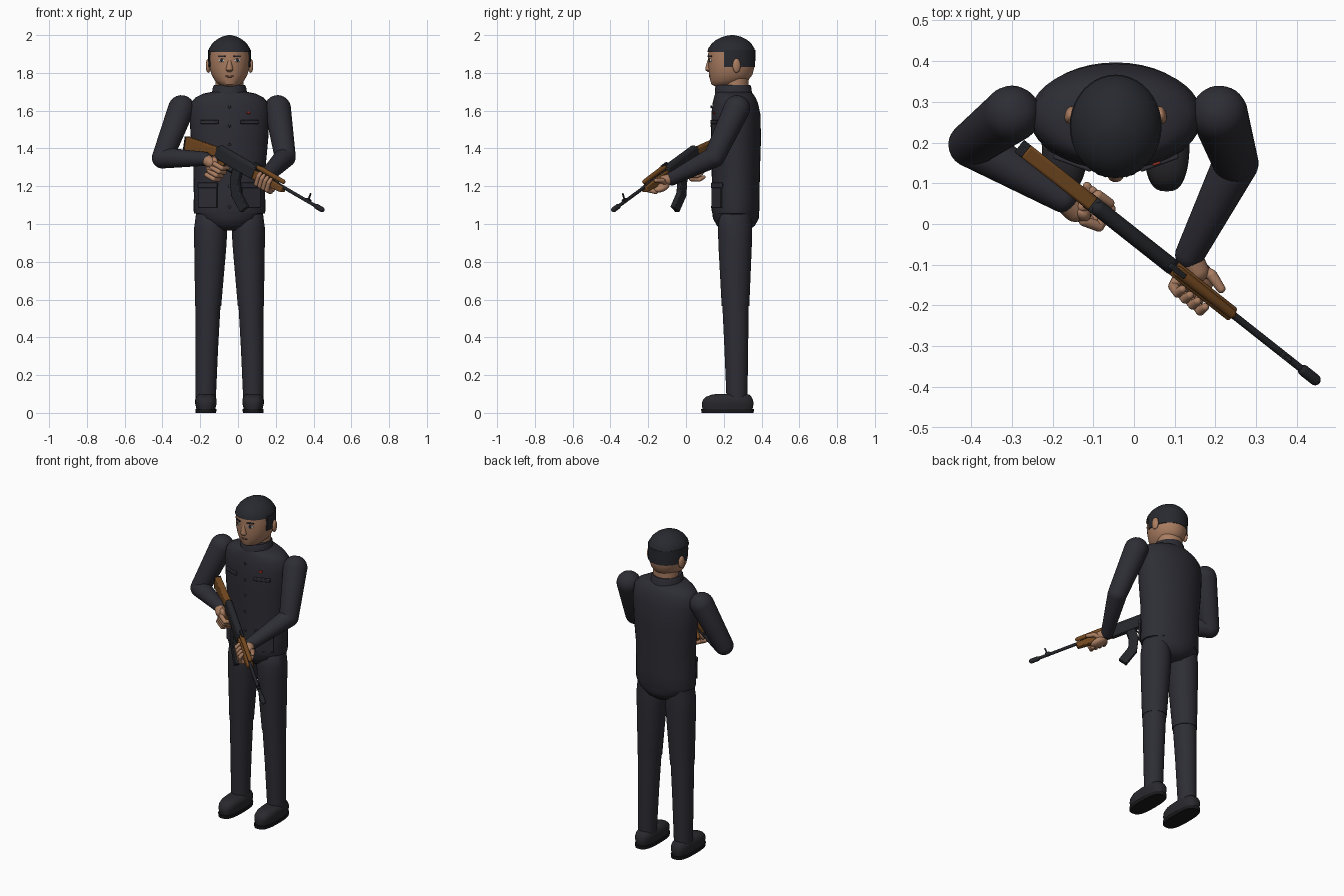
import bpy, bmesh
from math import sin, cos, pi, sqrt, atan2
from mathutils import Matrix, Vector

cube = bpy.data.objects.get("Cube")
if cube:
    bpy.data.objects.remove(cube, do_unlink=True)

CX = -0.045  # body centre line


def material(name, r, g, b):
    m = bpy.data.materials.new(name)
    m.use_nodes = True
    m.diffuse_color = (r, g, b, 1)
    node = next(n for n in m.node_tree.nodes if n.type == 'BSDF_PRINCIPLED')
    node.inputs["Base Color"].default_value = (r, g, b, 1)
    node.inputs["Roughness"].default_value = 0.7
    return m


SUIT = material("navy cloth", .026, .026, .035)
HAIR = material("black hair", .021, .022, .028)
SHOE = material("shoe leather", .022, .022, .027)
SOLE = material("sole rubber", .01, .01, .012)
SKIN = material("skin", .40, .205, .12)
WOOD = material("wood", .17, .065, .014)
STEEL = material("gun steel", .018, .019, .023)
WHITE = material("eye white", .6, .55, .5)
LIP = material("lip brown", .16, .07, .045)
RED = material("badge red", .3, .03, .015)


def finish(bm, name, mat, bevel=0, M=None):
    bmesh.ops.recalc_face_normals(bm, faces=bm.faces)
    me = bpy.data.meshes.new(name)
    if M:
        bm.transform(M)
    bm.to_mesh(me)
    bm.free()
    me.materials.append(mat)
    ob = bpy.data.objects.new(name, me)
    bpy.context.collection.objects.link(ob)
    bpy.ops.object.select_all(action='DESELECT')
    ob.select_set(True)
    bpy.context.view_layer.objects.active = ob
    bpy.ops.object.shade_smooth_by_angle(angle=0.7)
    if bevel:
        mod = ob.modifiers.new("Bevel", 'BEVEL')
        mod.width, mod.segments = bevel, 2
    return ob


def skin_rings(bm, rings):
    """Bridge equal-length point loops and cap both ends."""
    loops = [[bm.verts.new(p) for p in ring] for ring in rings]
    n = len(loops[0])
    for a, b in zip(loops, loops[1:]):
        for i in range(n):
            bm.faces.new((a[i], a[(i + 1) % n], b[(i + 1) % n], b[i]))
    bm.faces.new(loops[0][::-1])
    bm.faces.new(loops[-1])


def oval(z, x, y, rx, ry, power=2, n=40):
    pts = []
    for i in range(n):
        c, s = cos(2 * pi * i / n), sin(2 * pi * i / n)
        pts.append(Vector((x + rx * abs(c) ** (2 / power) * (1 if c > 0 else -1),
                           y + ry * abs(s) ** (2 / power) * (1 if s > 0 else -1), z)))
    return pts


def loft(name, rows, mat, x=0, power=2, clamp=None):
    """Rows are (z, centre y, half width, half depth)."""
    rings = [oval(z, x, cy, rx, ry, power) for z, cy, rx, ry in rows]
    if clamp:
        for p in sum(rings, []):
            p.y = max(p.y, clamp)
    bm = bmesh.new()
    skin_rings(bm, rings)
    return finish(bm, name, mat)


def limb(name, pts, radii, mat, M=None, n=24):
    """Chain of tapered capsules."""
    bm = bmesh.new()
    pts = [Vector(p) for p in pts]
    for a, b, ra, rb in zip(pts, pts[1:], radii, radii[1:]):
        d = b - a
        T = Matrix.Translation(a) @ d.to_track_quat('Z', 'Y').to_matrix().to_4x4()
        rows = [(-ra * cos(k * pi / 12), ra * sin(k * pi / 12)) for k in range(1, 7)]
        rows += [(d.length + rb * sin(k * pi / 12), rb * cos(k * pi / 12)) for k in range(6)]
        skin_rings(bm, [[T @ p for p in oval(z, 0, 0, r, r, n=n)] for z, r in rows])
    return finish(bm, name, mat, M=M)


def ball(name, loc, size, mat, rot=0, M=None):
    bm = bmesh.new()
    T = Matrix.Translation(loc) @ Matrix.Rotation(rot, 4, 'Z') @ Matrix.Diagonal((*size, 1))
    bmesh.ops.create_uvsphere(bm, u_segments=20, v_segments=12, radius=1, matrix=T)
    return finish(bm, name, mat, M=M)


def box(name, loc, size, mat, rot=0, bevel=.002, M=None):
    bm = bmesh.new()
    T = Matrix.Translation(loc) @ Matrix.Rotation(rot, 4, 'Z') @ Matrix.Diagonal((*size, 1))
    bmesh.ops.create_cube(bm, size=1, matrix=T)
    return finish(bm, name, mat, bevel, M)


def sweep(name, path, w, mat, M, bevel=.006):
    """Rectangular bar following (x, z, half height) points."""
    rings = []
    for i, (x, z, h) in enumerate(path):
        a, b = path[max(i - 1, 0)], path[min(i + 1, len(path) - 1)]
        t = Vector((b[0] - a[0], 0, b[1] - a[1])).normalized()
        nrm = Vector((-t.z, 0, t.x)) * h
        c, side = Vector((x, 0, z)), Vector((0, w, 0))
        rings.append([c + nrm + side, c + nrm - side, c - nrm - side, c - nrm + side])
    bm = bmesh.new()
    skin_rings(bm, rings)
    return finish(bm, name, mat, bevel, M)


def front(x, rx, ry, cy):
    """Front surface y and turn angle of an oval at offset x."""
    k = sqrt(1 - (x / rx) ** 2)
    return cy - ry * k, atan2(x / rx ** 2, k / ry)


# Torso and neck
loft("jacket", [(1.055, .262, .187, .122), (1.07, .262, .19, .126), (1.15, .263, .189, .126),
                (1.3, .264, .191, .128), (1.45, .265, .205, .132), (1.58, .264, .212, .13),
                (1.64, .261, .205, .12), (1.67, .258, .18, .11), (1.69, .254, .14, .1),
                (1.7, .25, .09, .09)], SUIT, CX)
loft("collar", [(1.68, .252, .095, .1), (1.725, .25, .088, .095), (1.735, .25, .082, .09)], SUIT, CX)
loft("pelvis", [(1.08, .262, .184, .123), (1.03, .264, .17, .122), (.99, .264, .115, .1),
                (.965, .264, .06, .065)], SUIT, CX)
loft("neck", [(1.66, .265, .075, .065), (1.8, .265, .075, .068)], SKIN, CX)

# Jacket details
for z in (1.62, 1.52, 1.42, 1.32, 1.2, 1.09):
    ball("button", (CX, .134 + (.004 if z < 1.4 else 0), z), (.008, .005, .008), SHOE)
for s in (-1, 1):
    y, a = front(s * .106, .21, .131, .265)
    box("breast_pocket_flap", (CX + s * .106, y, 1.54), (.1, .016, .022), SUIT, a, .004)
    y, a = front(s * .115, .189, .126, .263)
    box("lower_pocket", (CX + s * .115, y, 1.14), (.11, .009, .11), SUIT, a)
    box("lower_pocket_flap", (CX + s * .115, y, 1.205), (.115, .016, .028), SUIT, a, .004)
y, a = front(.1, .212, .13, .264)
box("badge", (CX + .1, y, 1.59), (.02, .009, .013), RED, a)

# Head
loft("head", [(1.728, .195, .03, .04), (1.738, .21, .055, .075), (1.76, .228, .078, .1),
              (1.79, .237, .095, .115), (1.83, .24, .106, .122), (1.88, .24, .109, .124),
              (1.93, .24, .105, .12)], SKIN, CX)
loft("hair_top", [(1.91, .24, .113, .127), (1.93, .24, .108, .122), (1.955, .241, .092, .105),
                  (1.975, .242, .07, .082), (1.99, .243, .044, .052), (1.998, .244, .018, .022),
                  (2, .244, .005, .006)], HAIR, CX)
loft("hair_back", [(1.83, .24, .111, .125), (1.87, .24, .113, .127), (1.92, .24, .113, .127)],
     HAIR, CX, clamp=.2)
loft("nose", [(1.805, .122, .01, .008), (1.815, .12, .02, .017), (1.83, .121, .017, .018),
              (1.88, .128, .007, .009)], SKIN, CX)
for s in (-1, 1):
    ball("ear", (CX + s * .112, .268, 1.838), (.013, .022, .038), SKIN, s * .25)
    y, a = front(s * .042, .108, .123, .24)
    ball("eye", (CX + s * .042, y, 1.866), (.018, .004, .009), WHITE, a)
    ball("pupil", (CX + s * .042, y - .002, 1.867), (.009, .004, .009), HAIR, a)
    box("eyebrow", (CX + s * .042, y, 1.888), (.042, .008, .009), HAIR, a)
ball("mouth", (CX, .126, 1.782), (.024, .005, .006), LIP)

# Legs and shoes
for s, side in ((-1, "right"), (1, "left")):
    def lean(name, rows, mat):
        bm = bmesh.new()
        skin_rings(bm, [oval(z, CX + s * x, cy, rx, ry) for z, x, cy, rx, ry in rows])
        finish(bm, name, mat)
    lean(side + "_thigh", [(1.075, .1, .262, .05, .06), (1.05, .1, .262, .078, .085),
                           (.98, .1, .26, .087, .09), (.9, .101, .26, .086, .089),
                           (.565, .113, .262, .069, .073)], SUIT)
    lean(side + "_shin", [(.58, .113, .262, .066, .07), (.35, .12, .266, .06, .063),
                          (.06, .126, .27, .053, .055)], SUIT)
    x = CX + s * .125
    loft(side + "_sole", [(0, .22, .054, .138), (.02, .22, .056, .14)], SOLE, x, 2.8)
    loft(side + "_shoe", [(.018, .22, .05, .132), (.03, .22, .052, .134), (.05, .221, .057, .137),
                          (.07, .222, .057, .132), (.085, .226, .052, .12),
                          (.096, .235, .042, .1), (.1, .24, .03, .08)], SHOE, x, 2.8)

# Arms
limb("right_upper_arm", [(-.3, .27, 1.612), (-.4, .195, 1.35)], (.07, .056), SUIT, n=32)
limb("right_forearm", [(-.4, .195, 1.35), (-.175, .065, 1.345)], (.056, .037), SUIT, n=32)
limb("left_upper_arm", [(.21, .27, 1.612), (.25, .15, 1.355)], (.07, .056), SUIT, n=32)
limb("left_forearm", [(.25, .15, 1.355), (.137, -.075, 1.24)], (.056, .036), SUIT, n=32)

# Rifle frame: origin at the muzzle, x forward, z up
fwd = Vector((1, -.79, -.58)).normalized()
left = Vector((0, 0, 1)).cross(fwd).normalized()
up = fwd.cross(left)
G = Matrix.Translation((.452, -.388, 1.072)) @ Matrix((fwd, left, up)).transposed().to_4x4()

sweep("rifle_stock", [(-.985, -.062, .04), (-.88, -.036, .031), (-.77, -.012, .024)], .019, WOOD, G)
sweep("butt_plate", [(-.991, -.064, .04), (-.983, -.062, .04)], .019, STEEL, G, .002)
sweep("receiver", [(-.78, -.014, .032), (-.5, -.014, .032)], .02, STEEL, G)
limb("receiver_cover", [(-.76, 0, .012), (-.52, 0, .012)], (.019, .019), STEEL, G)
sweep("magazine", [(-.615, -.03, .028), (-.607, -.1, .028), (-.57, -.165, .027),
                   (-.485, -.215, .026)], .015, STEEL, G, .004)
sweep("pistol_grip", [(-.72, -.04, .02), (-.755, -.13, .022)], .014, WOOD, G)
sweep("trigger_guard", [(-.71, -.045, .003), (-.7, -.075, .003), (-.65, -.075, .003),
                        (-.64, -.045, .003)], .006, STEEL, G, 0)
sweep("lower_handguard", [(-.5, -.018, .024), (-.4, -.015, .022), (-.29, -.012, .016)], .019, WOOD, G)
limb("upper_handguard", [(-.49, 0, .026), (-.31, 0, .026)], (.014, .012), WOOD, G)
limb("barrel", [(-.5, 0, 0), (-.01, 0, 0)], (.009, .009), STEEL, G, 16)
limb("muzzle_brake", [(-.05, 0, 0), (-.01, 0, 0)], (.014, .014), STEEL, G, 16)
box("rear_sight", (-.5, 0, .035), (.05, .014, .016), STEEL, M=G)
box("front_sight", (-.115, 0, .022), (.009, .007, .05), STEEL, M=G)
box("sight_base", (-.115, 0, .004), (.028, .018, .022), STEEL, M=G)

# Right hand around the grip
limb("right_wrist", [(-.175, .065, 1.345), (-.145, .035, 1.325)], (.03, .03), SKIN)
ball("right_palm", (-.758, -.034, -.085), (.034, .023, .05), SKIN, M=G)
for i in range(4):
    z = -.065 - .025 * i
    x = -.735 - .009 * i
    limb("right_finger", [(x, -.046, z), (x + .042, -.034, z - .004), (x + .04, .018, z - .008),
                          (x + .012, .026, z - .008)], (.013, .013, .012, .01), SKIN, G, 12)
limb("right_thumb", [(-.77, -.02, -.05), (-.755, .025, -.05), (-.715, .028, -.055)],
     (.015, .013, .011), SKIN, G, 12)

# Left hand under the handguard
limb("left_wrist", [(.137, -.075, 1.24), (.155, -.115, 1.23)], (.029, .029), SKIN)
ball("left_palm", (-.412, .016, -.05), (.052, .042, .024), SKIN, M=G)
for i in range(4):
    x = -.448 + .026 * i
    limb("left_finger", [(x, .005, -.058), (x + .004, -.036, -.048), (x + .004, -.042, -.005),
                         (x, -.028, .012)], (.014, .013, .012, .01), SKIN, G, 12)
limb("left_thumb", [(-.43, .035, -.04), (-.4, .044, -.008), (-.365, .032, .008)],
     (.016, .014, .011), SKIN, G, 12)
